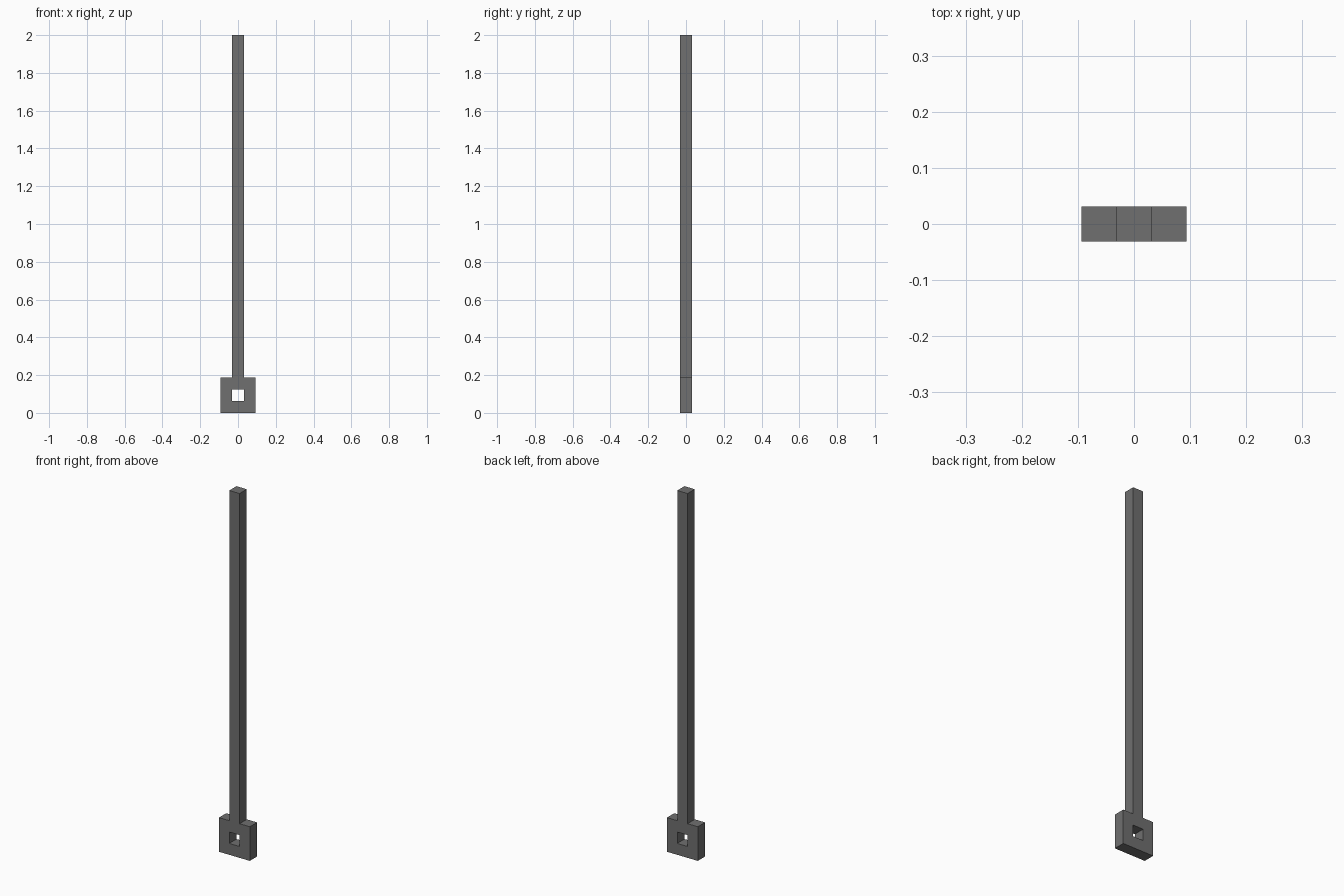
import bpy

if "Cube" in bpy.data.objects:
    bpy.data.objects.remove(bpy.data.objects["Cube"])

U = 2 / 32          # the model sits on a grid of 32 units along its height
H = U / 2           # half thickness

grey = bpy.data.materials.new("dark_grey")
grey.diffuse_color = (0.16, 0.16, 0.16, 1)
grey.use_nodes = True
grey.node_tree.nodes["Principled BSDF"].inputs["Base Color"].default_value = grey.diffuse_color


def make_object(name, verts, faces):
    mesh = bpy.data.meshes.new(name)
    mesh.from_pydata(verts, [], faces)
    mesh.materials.append(grey)
    obj = bpy.data.objects.new(name, mesh)
    bpy.context.collection.objects.link(obj)
    return obj


def square(half, y, zc):
    """Square loop in the xz plane, counter-clockwise seen from the front."""
    return [(sx * half, y, zc + sz * half)
            for sx, sz in ((-1, -1), (1, -1), (1, 1), (-1, 1))]


# Square ring head: four loops bridged round the section, leaving a through hole
loops = [(1.5 * U, -H), (H, -H), (H, H), (1.5 * U, H)]
verts = [v for half, y in loops for v in square(half, y, 1.5 * U)]
faces = []
for l in range(4):
    a, b = l * 4, ((l + 1) % 4) * 4
    for i in range(4):
        j = (i + 1) % 4
        faces.append((a + i, a + j, b + j, b + i))
make_object("ring_head", verts, faces)

# Long square shaft standing on the head
verts = [(x, y, z) for z in (3 * U, 2.0)
         for x, y in ((-H, -H), (H, -H), (H, H), (-H, H))]
faces = [(3, 2, 1, 0), (4, 5, 6, 7)]
faces += [(i, (i + 1) % 4, (i + 1) % 4 + 4, i + 4) for i in range(4)]
make_object("shaft", verts, faces)
